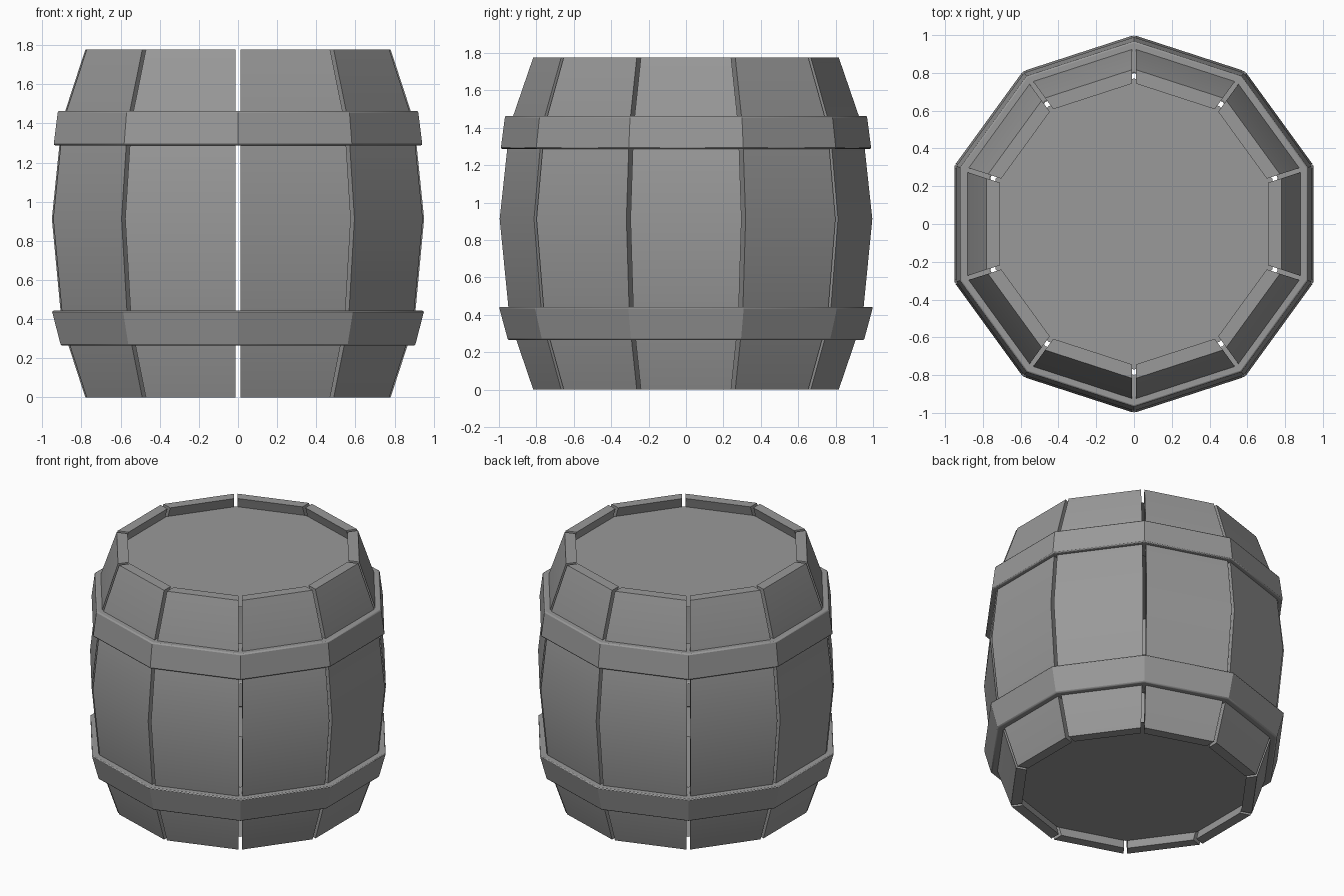
import bpy, math
from mathutils import Matrix

cube = bpy.data.objects.get("Cube")
if cube:
    bpy.data.objects.remove(cube, do_unlink=True)

SIDES = 10
STEP = 2 * math.pi / SIDES
TAN, COS = math.tan(STEP / 2), math.cos(STEP / 2)
HEIGHT = 1.777
GAP = 0.0115      # half of the slit between staves
WALL = 0.07

grey = bpy.data.materials.new("plain grey")
grey.use_nodes = True
colour = (0.32, 0.32, 0.32, 1)
grey.diffuse_color = colour
grey.node_tree.nodes["Principled BSDF"].inputs["Base Color"].default_value = colour


def make_object(name, verts, faces, smooth_angle=25):
    mesh = bpy.data.meshes.new(name)
    mesh.from_pydata(verts, [], faces)
    mesh.materials.append(grey)
    obj = bpy.data.objects.new(name, mesh)
    bpy.context.collection.objects.link(obj)
    bpy.ops.object.select_all(action="DESELECT")
    obj.select_set(True)
    bpy.context.view_layer.objects.active = obj
    bpy.ops.object.mode_set(mode="EDIT")
    bpy.ops.mesh.select_all(action="SELECT")
    bpy.ops.mesh.normals_make_consistent(inside=False)
    bpy.ops.object.mode_set(mode="OBJECT")
    bpy.ops.object.shade_smooth_by_angle(angle=math.radians(smooth_angle))
    return obj


def ring(apothem, z):
    r = apothem / COS
    return [(r * math.cos((i + 0.5) * STEP), r * math.sin((i + 0.5) * STEP), z)
            for i in range(SIDES)]


# Staves: a bowed plank profile (distance from the axis, height), copied around
outer = [(0.78, 0), (0.9, 0.37), (0.951, 0.913), (0.9, 1.41), (0.78, HEIGHT)]
levels = len(outer)
verts = []
for dist, z in outer:
    for d in (dist, dist - WALL):
        half = d * TAN - GAP / COS
        verts += [(d, -half, z), (d, half, z)]
faces = [(0, 1, 3, 2)]
for k in range(levels - 1):
    a, b = 4 * k, 4 * k + 4
    for p, q in ((0, 1), (1, 3), (3, 2), (2, 0)):
        faces.append((a + p, a + q, b + q, b + p))
top = 4 * (levels - 1)
faces.append((top, top + 1, top + 3, top + 2))
stave = make_object("stave_1", verts, faces)
for i in range(1, SIDES):
    copy = bpy.data.objects.new(f"stave_{i + 1}", stave.data)
    copy.matrix_world = Matrix.Rotation(i * STEP, 4, "Z")
    bpy.context.collection.objects.link(copy)


# Hoops: solid ten-sided bands with softened rims
def hoop(name, z_low, r_low, z_high, r_high, inner=0.76):
    rings = [(r_low, z_low), (r_high, z_high), (inner, z_high), (inner, z_low)]
    verts = [v for r, z in rings for v in ring(r, z)]
    faces = []
    for k in range(4):
        a, b = k * SIDES, (k + 1) % 4 * SIDES
        for i in range(SIDES):
            j = (i + 1) % SIDES
            faces.append((a + i, a + j, b + j, b + i))
    obj = make_object(name, verts, faces, 30)
    bevel = obj.modifiers.new("soft rims", "BEVEL")
    bevel.width = 0.008
    bevel.segments = 2
    bevel.limit_method = "ANGLE"
    bevel.angle_limit = math.radians(50)


hoop("lower_hoop", 0.265, 0.905, 0.443, 0.951)
hoop("upper_hoop", 1.288, 0.942, 1.464, 0.92)

# Recessed end panels
for name, z in (("bottom_panel", 0.07), ("top_panel", HEIGHT - 0.07)):
    panel = make_object(name, ring(0.733, z), [tuple(range(SIDES))])
    if (panel.data.polygons[0].normal.z > 0) != (name == "top_panel"):
        panel.data.flip_normals()
